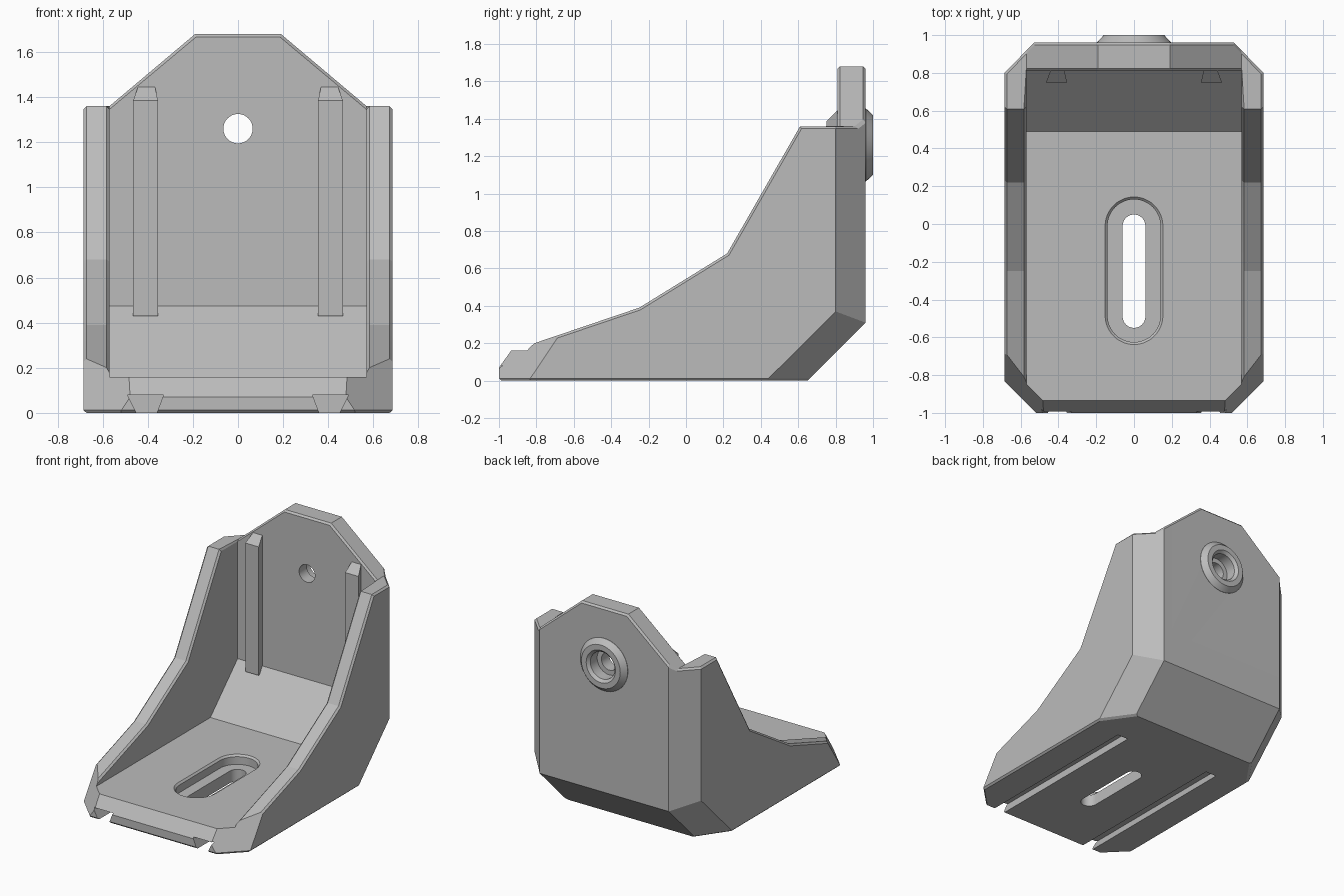
import bpy, bmesh
from math import sin, cos, pi
from mathutils import Vector

cube = bpy.data.objects.get("Cube")
if cube:
    bpy.data.objects.remove(cube)

HOLE_Z = 1.26
WALL_Y = 0.81
INNER_X = 0.57

grey = bpy.data.materials.new("plain grey")
grey.use_nodes = True
colour = (0.5, 0.5, 0.5, 1)
grey.diffuse_color = colour
grey.node_tree.nodes["Principled BSDF"].inputs["Base Color"].default_value = colour


def finish(bm, name):
    bmesh.ops.recalc_face_normals(bm, faces=bm.faces)
    mesh = bpy.data.meshes.new(name)
    bm.to_mesh(mesh)
    bm.free()
    mesh.materials.append(grey)
    obj = bpy.data.objects.new(name, mesh)
    bpy.context.collection.objects.link(obj)
    return obj


def prism(points, axis, low, high):
    """Extrude a flat outline along one axis."""
    place = {"x": lambda a, b: (low, a, b),
             "y": lambda a, b: (a, low, b),
             "z": lambda a, b: (a, b, low)}[axis]
    bm = bmesh.new()
    face = bm.faces.new([bm.verts.new(place(a, b)) for a, b in points])
    made = bmesh.ops.extrude_face_region(bm, geom=[face])["geom"]
    shift = Vector([high - low if c == axis else 0 for c in "xyz"])
    bmesh.ops.translate(bm, vec=shift, verts=[v for v in made if isinstance(v, bmesh.types.BMVert)])
    bmesh.ops.recalc_face_normals(bm, faces=bm.faces)
    return bm


def slice_off(bm, point, normal):
    """Remove everything beyond a plane and cap the cut."""
    bmesh.ops.bisect_plane(bm, geom=bm.verts[:] + bm.edges[:] + bm.faces[:], dist=1e-5,
                           plane_co=point, plane_no=normal, clear_outer=True)
    bmesh.ops.holes_fill(bm, edges=[e for e in bm.edges if e.is_boundary], sides=0)


def stadium(radius, y_low, y_high, steps=24):
    """Outline of a slot running along the second axis."""
    top = [(radius * cos(pi * i / steps), y_high - radius + radius * sin(pi * i / steps))
           for i in range(steps + 1)]
    bottom = [(-x, y_low + y_high - y) for x, y in top]
    return top + bottom


def circle(radius, steps=48):
    return [(radius * cos(2 * pi * i / steps), HOLE_Z + radius * sin(2 * pi * i / steps))
            for i in range(steps)]


def mirrored(points, s):
    return [(s * a, b) for a, b in points]


# Outer block: side profile with all outer corners sliced off
side_profile = [(-1, 0), (-1, 0.07), (-0.935, 0.16), (-0.84, 0.19), (-0.25, 0.39), (0.22, 0.68),
                (0.61, 1.36), (0.61, 1.68), (0.96, 1.68), (0.96, 0.31), (0.65, 0)]
bm = prism(side_profile, "x", -0.685, 0.685)
for s in (-1, 1):
    slice_off(bm, (s * 0.685, 0.80, 0), (s * 0.16, 0.155, 0))
    slice_off(bm, (s * 0.685, 0.80, 0.37), (s * 0.22, 0.155, -0.155))
    slice_off(bm, (s * 0.685, -0.84, 0), (s, -1, 0.667))
body = finish(bm, "bracket_body")

# Cutters: cavity, sloped crown, grooves, slot and bolt hole
cavity = [(-1.5, 0.16), (0.49, 0.16), (WALL_Y, 0.475), (WALL_Y, 2), (-1.5, 2)]
cutters = [prism(cavity, "x", -INNER_X, INNER_X)]
crown = [(0.19, 1.68), (INNER_X, 1.36), (1, 1.36), (1, 2), (0.19, 2)]
groove = [(0.36, -0.1), (0.45, -0.1), (0.45, 0), (0.49, 0.08), (0.33, 0.08), (0.36, 0)]
for s in (-1, 1):
    cutters.append(prism(mirrored(crown, s), "y", -2, 2))
    cutters.append(prism(mirrored(groove, s), "y", -1.5, 0.36))
cutters += [prism(stadium(0.14, -0.625, 0.13), "z", 0.09, 0.5),
            prism(stadium(0.06, -0.55, 0.05), "z", -0.5, 0.5),
            prism(circle(0.065), "y", 0.5, 1.5),
            prism(circle(0.1), "y", 0.9, 1.5)]
helpers = []
for number, cutter_mesh in enumerate(cutters):
    cutter = finish(cutter_mesh, "cutter_%d" % number)
    cutter.hide_render = True
    helpers.append(cutter)
    cut = body.modifiers.new("cut", "BOOLEAN")
    cut.operation = "DIFFERENCE"
    cut.solver = "EXACT"
    cut.object = cutter
bpy.context.view_layer.update()
graph = bpy.context.evaluated_depsgraph_get()
body_mesh = bpy.data.meshes.new_from_object(body.evaluated_get(graph))
body.modifiers.clear()
body.data = body_mesh
for cutter in helpers:
    bpy.data.objects.remove(cutter)


# Thin chamfer on the rim, slot mouth and bottom edge
def wants_chamfer(edge):
    if len(edge.link_faces) != 2 or not edge.is_convex or edge.calc_face_angle() < 0.5:
        return False
    low, high = sorted(f.normal.z for f in edge.link_faces)
    mid = (edge.verts[0].co + edge.verts[1].co) / 2
    if mid.z < 0.001:
        return low < -0.9 and abs(high) < 0.5 and (abs(mid.x) > 0.58 or mid.y < -0.95)
    near_hole = Vector((mid.x, mid.z - HOLE_Z)).length < 0.2
    return high > 0.45 and abs(low) < 0.3 and mid.z > 0.12 and not near_hole


bm = bmesh.new()
bm.from_mesh(body_mesh)
bmesh.ops.remove_doubles(bm, verts=bm.verts, dist=1e-4)
bm.normal_update()
bmesh.ops.bevel(bm, geom=[e for e in bm.edges if wants_chamfer(e)], offset=0.013,
                offset_type="OFFSET", segments=1, profile=0.5, affect="EDGES", clamp_overlap=False)
bm.to_mesh(body_mesh)
bm.free()
body_mesh.materials.clear()
body_mesh.materials.append(grey)

# Dovetail ribs on the back wall
rib = [(0.37, 0.82), (0.44, 0.82), (0.465, 0.75), (0.355, 0.75)]
parts = [body]
for s, side in ((-1, "right"), (1, "left")):
    bm = prism(mirrored(rib, s), "z", 0.43, 1.6)
    slice_off(bm, (0, 0.81, 1.445), (0, -1, 1))
    parts.append(finish(bm, side + "_rib"))

# Raised ring around the bolt hole
ring = [(0.195, 0.95), (0.195, 0.962), (0.16, 1.0), (0.12, 1.0), (0.1, 0.98), (0.1, 0.95)]
bm = bmesh.new()
verts = [bm.verts.new((r, y, HOLE_Z)) for r, y in ring]
edges = [bm.edges.new((verts[i - 1], verts[i])) for i in range(len(verts))]
bmesh.ops.spin(bm, geom=verts + edges, cent=(0, 0, HOLE_Z), axis=(0, 1, 0),
               angle=2 * pi, steps=48, use_merge=True)
bmesh.ops.remove_doubles(bm, verts=bm.verts, dist=1e-4)
parts.append(finish(bm, "bolt_ring"))

# Smooth the round parts, keep flat faces crisp
bpy.ops.object.select_all(action="DESELECT")
for part in parts:
    part.select_set(True)
bpy.context.view_layer.objects.active = body
bpy.ops.object.shade_smooth_by_angle(angle=0.2)
